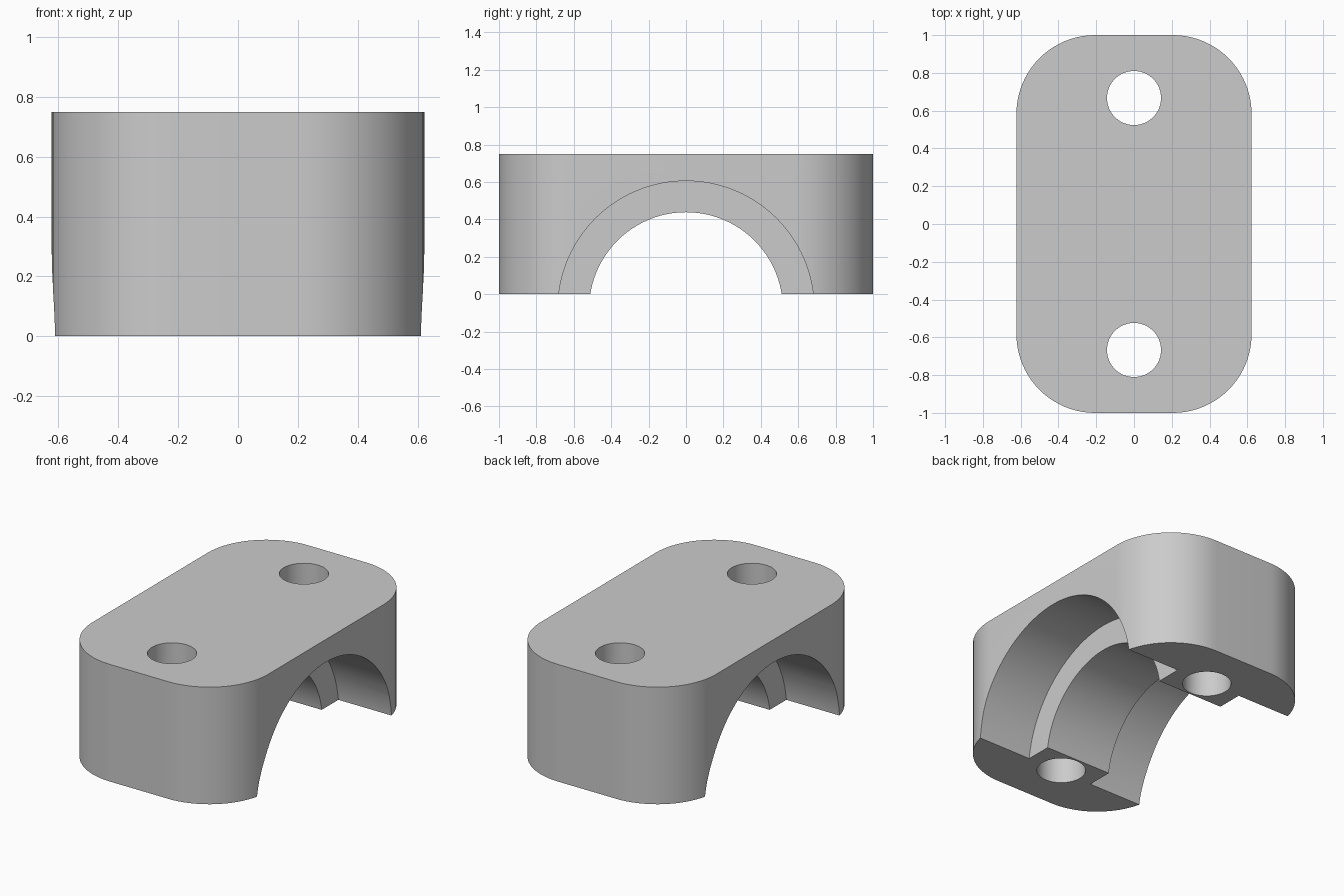
import bpy
import bmesh
from math import pi, cos, sin, radians

if "Cube" in bpy.data.objects:
    bpy.data.objects.remove(bpy.data.objects["Cube"], do_unlink=True)

HALF_X, HALF_Y, HEIGHT, CORNER = 0.6225, 1.0, 0.75, 0.417
AXIS_Z = -0.08          # the bore axis lies just under the base
BORE_R, RECESS_R = 0.518, 0.685
WEB = 0.235             # half thickness of the central web
HOLE_R, HOLE_Y = 0.143, 0.667

metal = bpy.data.materials.new("plain grey")
metal.use_nodes = True
grey = (0.6, 0.6, 0.6, 1)
metal.diffuse_color = grey
metal.node_tree.nodes["Principled BSDF"].inputs["Base Color"].default_value = grey


def cylinder(name, radius, depth, location, along_x=False):
    bpy.ops.mesh.primitive_cylinder_add(
        vertices=96, radius=radius, depth=depth, location=location,
        rotation=(0, pi / 2 if along_x else 0, 0))
    ob = bpy.context.object
    ob.name = name
    ob.hide_render = True
    return ob


# Block: rounded rectangle extruded upwards
bm = bmesh.new()
steps = 20
outline = []
for quarter, (sx, sy) in enumerate([(1, 1), (-1, 1), (-1, -1), (1, -1)]):
    for i in range(steps + 1):
        a = (quarter + i / steps) * pi / 2
        outline.append(bm.verts.new((sx * (HALF_X - CORNER) + CORNER * cos(a),
                                     sy * (HALF_Y - CORNER) + CORNER * sin(a), 0)))
base = bm.faces.new(outline)
top = bmesh.ops.extrude_face_region(bm, geom=[base])["geom"]
bmesh.ops.translate(bm, vec=(0, 0, HEIGHT),
                    verts=[v for v in top if isinstance(v, bmesh.types.BMVert)])
bmesh.ops.recalc_face_normals(bm, faces=bm.faces)
mesh = bpy.data.meshes.new("clamp_block")
bm.to_mesh(mesh)
bm.free()
mesh.materials.append(metal)
block = bpy.data.objects.new("clamp_block", mesh)
bpy.context.collection.objects.link(block)

# Cutters: through bore, a wider recess on each side, two bolt holes
cutters = [cylinder("bore_cutter", BORE_R, 3, (0, 0, AXIS_Z), True)]
for side in (-1, 1):
    cutters.append(cylinder("recess_cutter", RECESS_R, 1,
                            (side * (WEB + 0.5), 0, AXIS_Z), True))
    cutters.append(cylinder("bolt_hole_cutter", HOLE_R, 3, (0, side * HOLE_Y, 0)))

bpy.ops.object.select_all(action="DESELECT")
block.select_set(True)
bpy.context.view_layer.objects.active = block
for cutter in cutters:
    cut = block.modifiers.new("cut", "BOOLEAN")
    cut.operation = "DIFFERENCE"
    cut.solver = "EXACT"
    cut.object = cutter
    bpy.ops.object.modifier_apply(modifier=cut.name)
for cutter in cutters:
    bpy.data.objects.remove(cutter, do_unlink=True)

bpy.ops.object.shade_smooth_by_angle(angle=radians(30))
